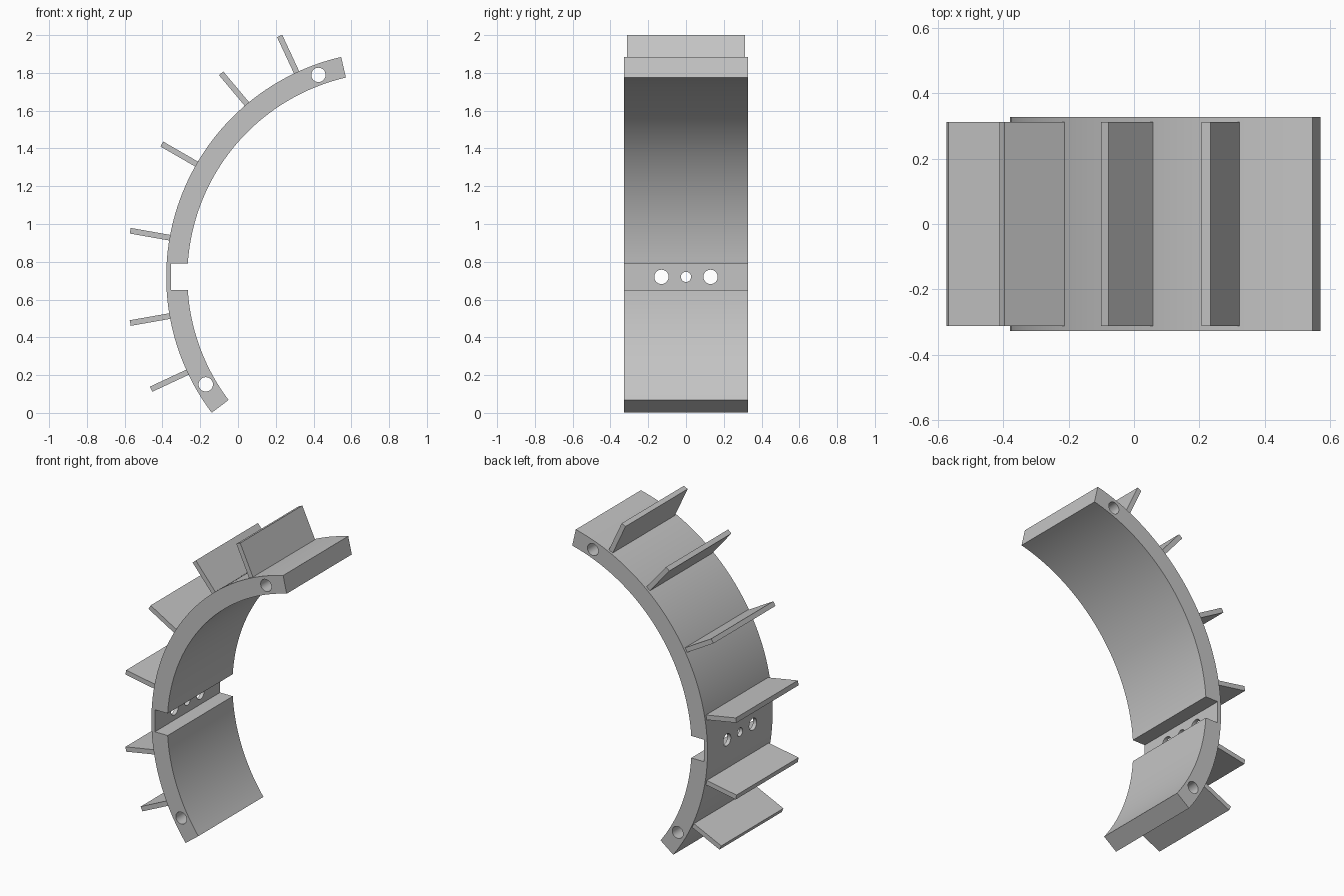
import bpy, bmesh
from math import sin, cos, asin, radians
from mathutils import Matrix, Vector

if "Cube" in bpy.data.objects:
    bpy.data.objects.remove(bpy.data.objects["Cube"])

# Shared dimensions of the curved band
CX, CZ = 0.815, 0.72
R_OUT, R_IN, R_MID, R_TIP = 1.195, 1.083, 1.138, 1.407
START, END = 103, 217
HALF_WIDTH, FIN_HALF = 0.327, 0.312
NOTCH_HALF, NOTCH_X = 0.07, -0.355

grey = bpy.data.materials.new("grey")
grey.use_nodes = True
grey.diffuse_color = (0.55, 0.55, 0.55, 1)
grey.node_tree.nodes["Principled BSDF"].inputs["Base Color"].default_value = grey.diffuse_color


def polar(radius, degrees):
    a = radians(degrees)
    return CX + radius * cos(a), CZ + radius * sin(a)


def arc(radius, a, b, steps):
    return [polar(radius, a + (b - a) * i / steps) for i in range(steps + 1)]


def make_object(name, bm):
    bmesh.ops.recalc_face_normals(bm, faces=bm.faces)
    mesh = bpy.data.meshes.new(name)
    bm.to_mesh(mesh)
    bm.free()
    mesh.materials.append(grey)
    obj = bpy.data.objects.new(name, mesh)
    bpy.context.collection.objects.link(obj)
    return obj


def extrude_profile(name, points, half):
    bm = bmesh.new()
    face = bm.faces.new([bm.verts.new((x, -half, z)) for x, z in points])
    result = bmesh.ops.extrude_face_region(bm, geom=[face])
    moved = [v for v in result["geom"] if isinstance(v, bmesh.types.BMVert)]
    bmesh.ops.translate(bm, verts=moved, vec=(0, 2 * half, 0))
    return make_object(name, bm)


def select_only(obj):
    bpy.ops.object.select_all(action='DESELECT')
    obj.select_set(True)
    bpy.context.view_layer.objects.active = obj


def drill(target, centre, radius, depth, axis):
    bm = bmesh.new()
    turn = Vector((0, 0, 1)).rotation_difference(Vector(axis)).to_matrix().to_4x4()
    bmesh.ops.create_cone(bm, cap_ends=True, segments=32, radius1=radius, radius2=radius,
                          depth=depth, matrix=Matrix.Translation(centre) @ turn)
    cutter = make_object("hole_cutter", bm)
    cutter.hide_render = True
    mod = target.modifiers.new("hole", 'BOOLEAN')
    mod.operation, mod.solver, mod.object = 'DIFFERENCE', 'EXACT', cutter
    select_only(target)
    bpy.ops.object.modifier_apply(modifier=mod.name)
    bpy.data.objects.remove(cutter)


# Curved band with a square notch on its inner side
gap = asin(NOTCH_HALF / R_IN) * 180 / 3.14159265
profile = arc(R_OUT, START, END, 60)
profile += arc(R_IN, END, 180 + gap, 20)
profile += [(NOTCH_X, CZ - NOTCH_HALF), (NOTCH_X, CZ + NOTCH_HALF)]
profile += arc(R_IN, 180 - gap, START, 40)
band = extrude_profile("curved_band", profile, HALF_WIDTH)

# Cross holes near both ends
for angle in (110, 210):
    x, z = polar(R_MID, angle)
    drill(band, (x, 0, z), 0.038, 1, (0, 1, 0))

# Holes through the thin wall of the notch
for y, radius in ((-0.13, 0.038), (0, 0.027), (0.13, 0.038)):
    drill(band, (-0.37, y, CZ), radius, 0.1, (1, 0, 0))

select_only(band)
bpy.ops.object.shade_smooth_by_angle(angle=radians(30))

# Radial fins on the outer side
for i, angle in enumerate((115, 130, 150, 170, 190, 205)):
    a = radians(angle)
    side_x, side_z = -0.015 * sin(a), 0.015 * cos(a)
    (x0, z0), (x1, z1) = polar(R_OUT - 0.01, angle), polar(R_TIP, angle)
    corners = [(x0 + side_x, z0 + side_z), (x1 + side_x, z1 + side_z),
               (x1 - side_x, z1 - side_z), (x0 - side_x, z0 - side_z)]
    extrude_profile(f"fin_{i + 1}", corners, FIN_HALF)
